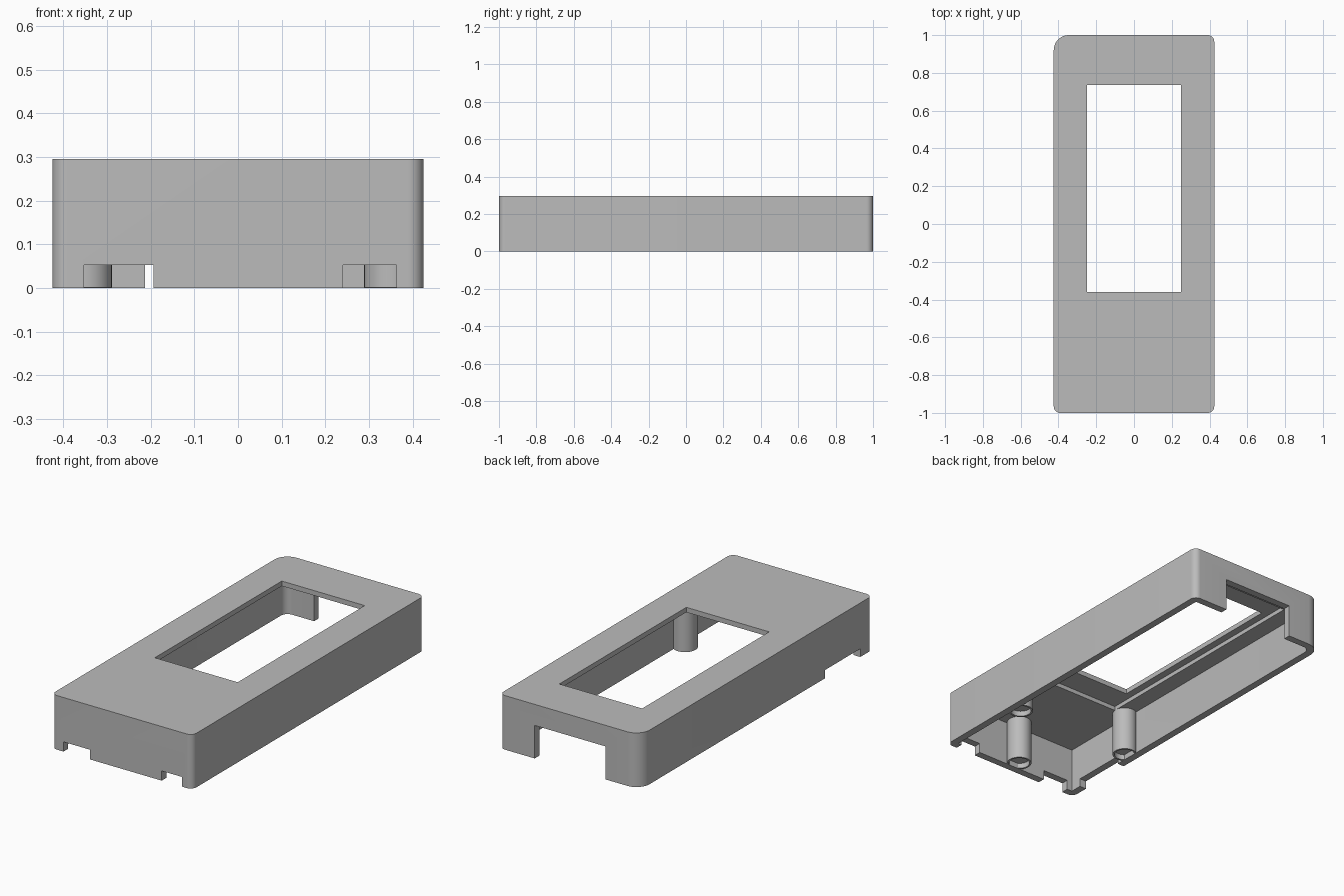
import bpy, bmesh, math

if "Cube" in bpy.data.objects:
    bpy.data.objects.remove(bpy.data.objects["Cube"], do_unlink=True)

W, L, H = 0.425, 1.0, 0.295      # half width, half length, height
WALL, CEILING = 0.04, 0.245

grey = bpy.data.materials.new("plain grey")
grey.use_nodes = True
grey.diffuse_color = (0.5, 0.5, 0.5, 1)
grey.node_tree.nodes["Principled BSDF"].inputs["Base Color"].default_value = (0.5, 0.5, 0.5, 1)


def make_object(name, bm):
    bmesh.ops.recalc_face_normals(bm, faces=bm.faces)
    mesh = bpy.data.meshes.new(name)
    bm.to_mesh(mesh)
    bm.free()
    obj = bpy.data.objects.new(name, mesh)
    bpy.context.collection.objects.link(obj)
    return obj


def rounded_prism(name, x0, x1, y0, y1, z0, z1, radii=(0, 0, 0, 0)):
    """Upright prism; radii run front right, back right, back left, front left in plan."""
    corners = [(x1, y0, -1, 1), (x1, y1, -1, -1), (x0, y1, 1, -1), (x0, y0, 1, 1)]
    bm = bmesh.new()
    ring = []
    for i, ((x, y, sx, sy), r) in enumerate(zip(corners, radii)):
        steps = 10 if r else 0
        for k in range(steps + 1):
            a = math.radians(-90 + 90 * i) + (k / steps * math.pi / 2 if steps else 0)
            px = x + sx * r + r * math.cos(a)
            py = y + sy * r + r * math.sin(a)
            ring.append(bm.verts.new((px, py, z0)))
    base = bm.faces.new(ring)
    top = bmesh.ops.extrude_face_region(bm, geom=[base])["geom"]
    verts = [v for v in top if isinstance(v, bmesh.types.BMVert)]
    bmesh.ops.translate(bm, verts=verts, vec=(0, 0, z1 - z0))
    return make_object(name, bm)


def cut(target, cutter):
    cutter.hide_render = True
    mod = target.modifiers.new("cut", "BOOLEAN")
    mod.operation, mod.solver, mod.object = "DIFFERENCE", "EXACT", cutter
    bpy.context.view_layer.objects.active = target
    bpy.ops.object.modifier_apply(modifier=mod.name)
    bpy.data.objects.remove(cutter, do_unlink=True)


def finish(obj):
    obj.data.materials.clear()
    obj.data.materials.append(grey)
    bpy.ops.object.select_all(action="DESELECT")
    obj.select_set(True)
    bpy.context.view_layer.objects.active = obj
    bpy.ops.object.shade_smooth_by_angle(angle=math.radians(30))


# Case shell, hollow from below, with one larger back corner
case = rounded_prism("case_shell", -W, W, -L, L, 0, H, (0.035, 0.035, 0.08, 0.035))
cut(case, rounded_prism("cavity", -W + WALL, W - WALL, -L + WALL, L - WALL,
                        -0.1, CEILING, (0, 0, 0.04, 0)))

# Display recess, display window, back opening and rim notches
openings = {
    "display_recess": (-0.29, 0.29, -0.50, 0.865, 0.1, 0.268),
    "display_window": (-0.25, 0.25, -0.36, 0.735, 0.1, 0.5),
    "back_opening": (-0.213, 0.213, 0.9, 1.1, -0.1, 0.18),
    "front_notch_right": (-0.353, -0.194, -1.1, -0.95, -0.1, 0.053),
    "front_notch_left": (0.24, 0.363, -1.1, -0.95, -0.1, 0.053),
    "side_notch": (-0.5, -0.375, -0.895, -0.59, -0.1, 0.045),
}
for name, box in openings.items():
    cut(case, rounded_prism(name, *box))
finish(case)


# Support posts with a shallow socket in the lower end
def post(name, x, y, radius=0.063, socket=0.053, depth=0.03):
    profile = [(0, CEILING + 0.01), (radius, CEILING + 0.01), (radius, 0.001),
               (socket, 0.001), (socket, depth), (0, depth)]
    bm = bmesh.new()
    verts = [bm.verts.new((r, 0, z)) for r, z in profile]
    edges = [bm.edges.new(pair) for pair in zip(verts, verts[1:])]
    bmesh.ops.spin(bm, geom=verts + edges, cent=(0, 0, 0), axis=(0, 0, 1),
                   angle=math.tau, steps=40)
    bmesh.ops.remove_doubles(bm, verts=bm.verts, dist=0.0005)
    obj = make_object(name, bm)
    obj.location = (x, y, 0)
    finish(obj)


post("right_post", -0.352, -0.495)
post("left_post", 0.352, -0.495)
post("front_post", 0.01, -0.915)
